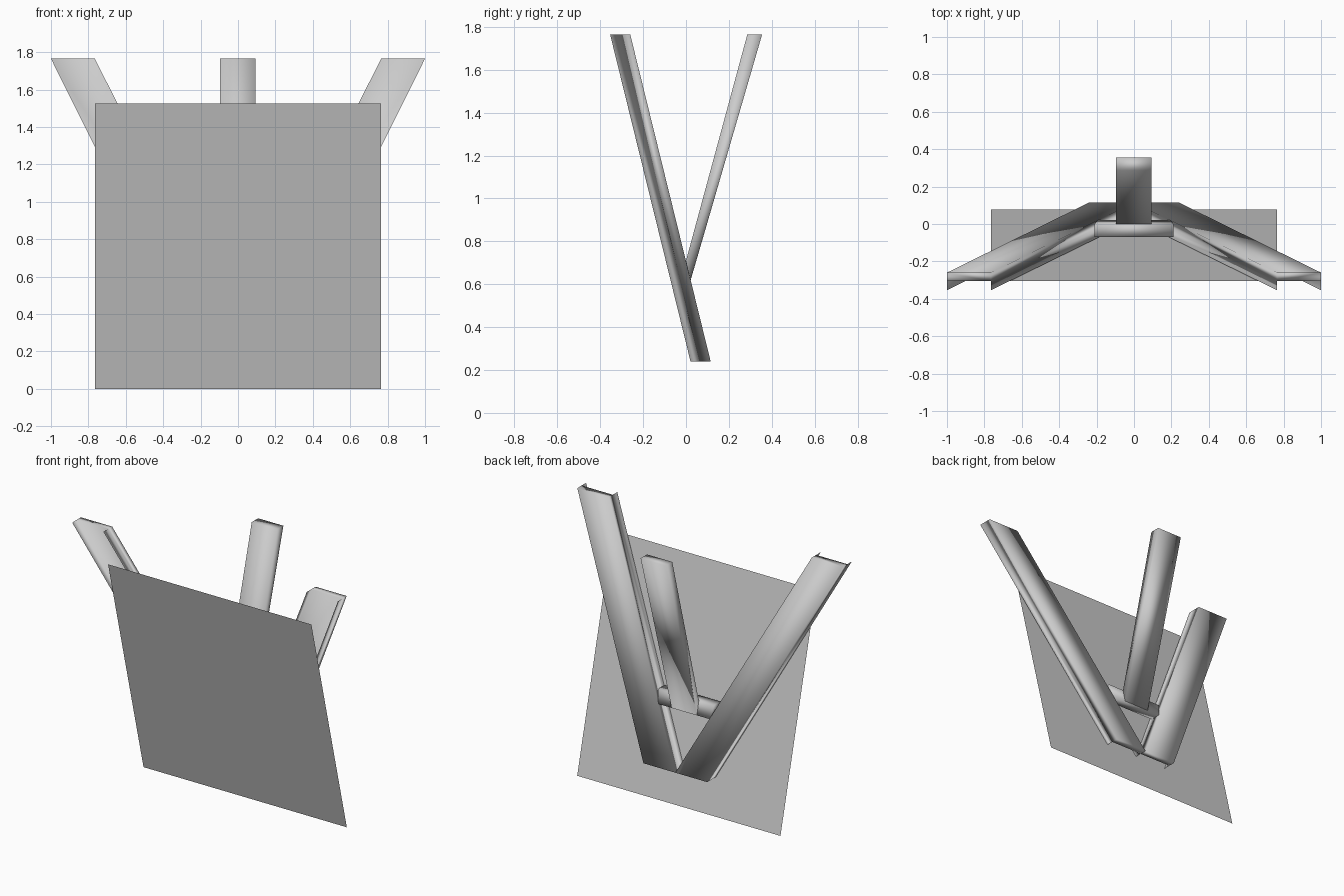
import bpy
from mathutils import Vector

if "Cube" in bpy.data.objects:
    bpy.data.objects.remove(bpy.data.objects["Cube"])


def make(name, verts, faces, smooth=True):
    me = bpy.data.meshes.new(name)
    me.from_pydata([Vector(v) for v in verts], [], faces)
    me.update()
    ob = bpy.data.objects.new(name, me)
    bpy.context.collection.objects.link(ob)
    for p in me.polygons:
        p.use_smooth = smooth
    return ob


def prism(name, bottom, top, extra_faces=(), extra_verts=()):
    # four-sided bar between a bottom ring and a top ring
    faces = [(3, 2, 1, 0), (4, 5, 6, 7)]
    faces += [(i, (i + 1) % 4, (i + 1) % 4 + 4, i + 4) for i in range(4)]
    return make(name, bottom + top + list(extra_verts), faces + list(extra_faces))


def ring(x0, x1, y0, y1, z):
    return [(x0, y0, z), (x1, y0, z), (x1, y1, z), (x0, y1, z)]


# thin board leaning on the front of the legs
make("board", [(-0.765, 0.077, 0), (0.765, 0.077, 0),
               (0.765, -0.304, 1.525), (-0.765, -0.304, 1.525)],
     [(0, 1, 2, 3)], smooth=False)

# splayed front legs: back web with two thin flanges facing the board
ZB, ZT = 0.24, 1.765
flanges = [(0.0, 0.021, ZB), (0.24, 0.021, ZB), (1.0, -0.354, ZT), (0.765, -0.354, ZT)]
leg = prism("front_leg",
            ring(0.0, 0.24, 0.068, 0.115, ZB), ring(0.765, 1.0, -0.306, -0.26, ZT),
            extra_faces=[(8, 0, 4, 11), (1, 9, 10, 5)], extra_verts=flanges)
mirror = leg.modifiers.new("mirror", 'MIRROR')
mirror.use_mirror_merge = False

# crossbar between the legs, flush with their back
prism("crossbar", ring(-0.195, 0.195, -0.05, 0.021, 0.62),
      ring(-0.21, 0.21, -0.07, 0.001, 0.71))

# rear leg, cut to sit against the back of the crossbar
prism("rear_leg",
      [(-0.097, 0.0, 0.71), (0.093, 0.0, 0.71), (0.093, 0.022, 0.62), (-0.097, 0.022, 0.62)],
      ring(-0.097, 0.093, 0.286, 0.355, ZT))
